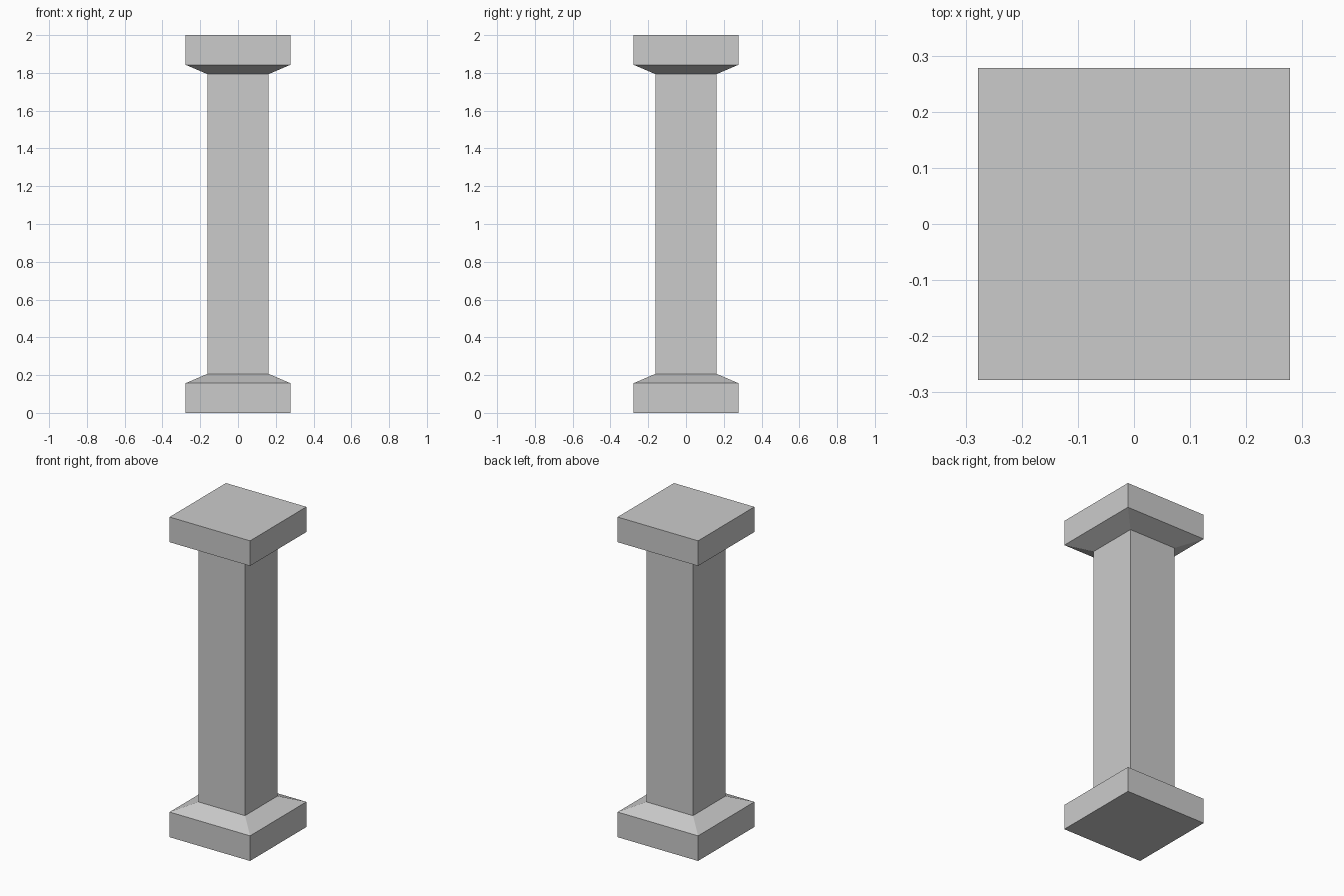
import bpy, bmesh

if "Cube" in bpy.data.objects:
    bpy.data.objects.remove(bpy.data.objects["Cube"])

WIDE, NARROW = 0.278, 0.161   # half widths of plinth and shaft
# Vertical profile: (half width, height), mirrored about mid height
lower = [(WIDE, 0.0), (WIDE, 0.157), (NARROW, 0.207)]
profile = lower + [(w, 2.0 - z) for w, z in reversed(lower)]

stone = bpy.data.materials.new("light grey stone")
stone.diffuse_color = (0.6, 0.6, 0.6, 1.0)
stone.use_nodes = True
stone.node_tree.nodes["Principled BSDF"].inputs["Base Color"].default_value = stone.diffuse_color

# Square pillar: plinth, sloped collar, shaft, sloped collar, capital
bm = bmesh.new()
rings = [[bm.verts.new((sx * w, sy * w, z))
          for sx, sy in ((-1, -1), (1, -1), (1, 1), (-1, 1))]
         for w, z in profile]
for a, b in zip(rings, rings[1:]):
    for i in range(4):
        j = (i + 1) % 4
        bm.faces.new((a[i], a[j], b[j], b[i]))
bm.faces.new(rings[0][::-1])
bm.faces.new(rings[-1])
bmesh.ops.recalc_face_normals(bm, faces=bm.faces)

mesh = bpy.data.meshes.new("square_pillar")
bm.to_mesh(mesh)
bm.free()
mesh.materials.append(stone)
bpy.context.collection.objects.link(bpy.data.objects.new("square_pillar", mesh))
